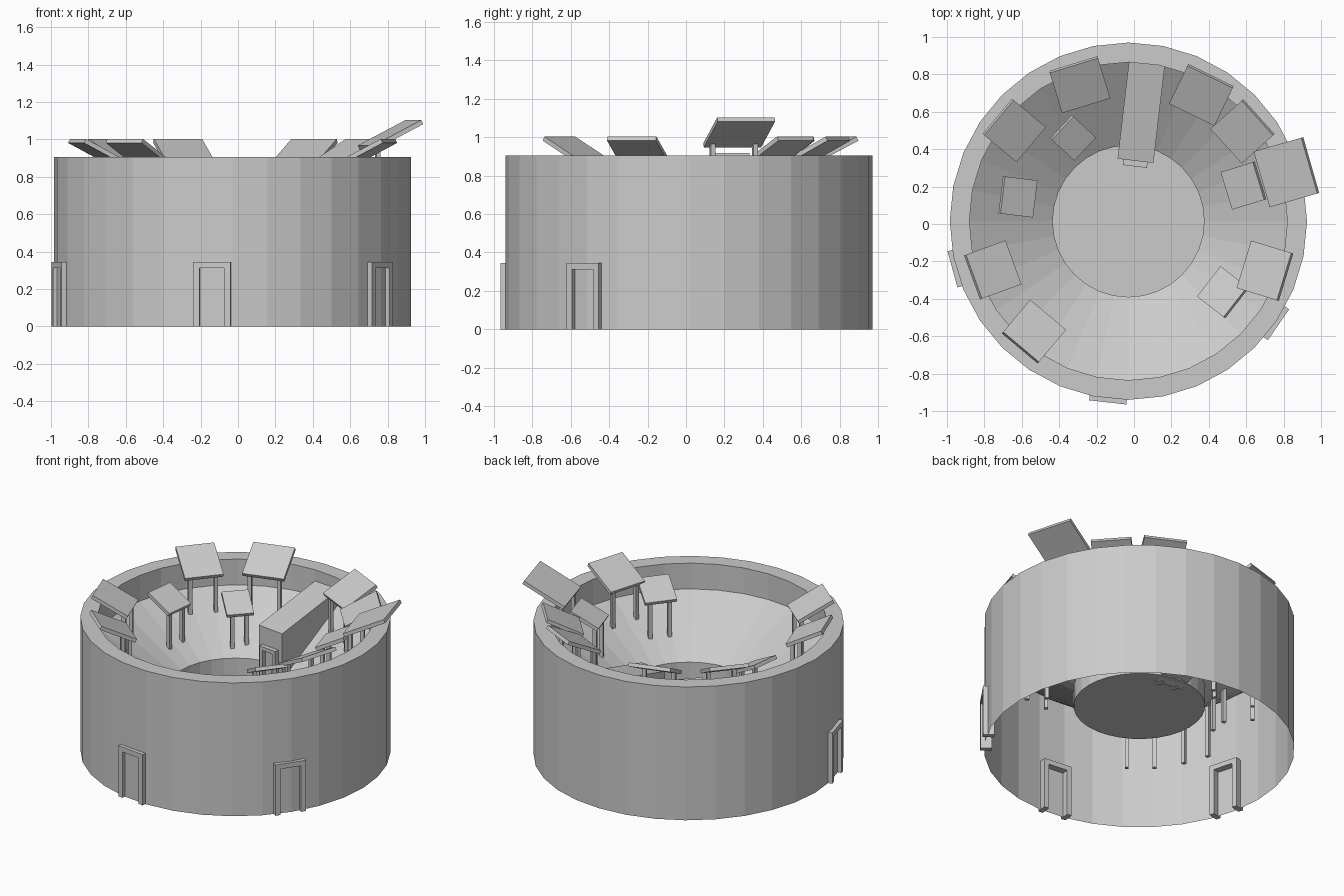
import bpy, bmesh
from math import sin, cos, tan, pi, radians
from mathutils import Matrix, Vector

if "Cube" in bpy.data.objects:
    bpy.data.objects.remove(bpy.data.objects["Cube"])

CX, CY = -0.03, 0.015   # axis of the round stand
SEG = 32


def make_object(name, bm):
    mesh = bpy.data.meshes.new(name)
    bm.to_mesh(mesh)
    bm.free()
    ob = bpy.data.objects.new(name, mesh)
    bpy.context.collection.objects.link(ob)
    return ob


def add_box(bm, size, mat):
    bmesh.ops.create_cube(bm, size=1, matrix=mat @ Matrix.Diagonal((*size, 1)))


def frame_at(x, y, z, ang):
    # local x points outward along the angle, local y runs sideways
    return Matrix.Translation((x, y, z)) @ Matrix.Rotation(radians(ang), 4, 'Z')


# round shell: outer wall, rim, inner wall, sloped stand, sunken pit
profile = [(0.955, 0), (0.955, 0.905), (0.85, 0.905), (0.85, 0.73),
           (0.405, 0.44), (0.405, 0.31)]
bm = bmesh.new()
rings = [[bm.verts.new((CX + r * cos(2 * pi * i / SEG), CY + r * sin(2 * pi * i / SEG), z))
          for i in range(SEG)] for r, z in profile]
for a, b in zip(rings, rings[1:]):
    for i in range(SEG):
        j = (i + 1) % SEG
        bm.faces.new((a[i], a[j], b[j], b[i]))
bm.faces.new(rings[-1])
make_object("arena_shell", bm)


def canopy(name, x, y, ang, width, depth, z_mid, z_foot):
    # tilted roof slab rising outward, on two posts at its inner edge
    tilt = radians(27)
    base = frame_at(x, y, 0, ang)
    bm = bmesh.new()
    slab = base @ Matrix.Translation((0, 0, z_mid)) @ Matrix.Rotation(-tilt, 4, 'Y')
    add_box(bm, (depth / cos(tilt), width, 0.024), slab)
    px = -depth / 2 + 0.03
    top = z_mid + px * tan(tilt)
    for s in (-1, 1):
        add_box(bm, (0.024, 0.024, top - z_foot),
                base @ Matrix.Translation((px, s * (width / 2 - 0.04), (top + z_foot) / 2)))
    make_object(name, bm)


# upper canopies around the rim
upper = [(-.29, .745, 107, .27, .225), (-.64, .50, 140, .245, .225),
         (-.755, -.245, 200, .25, .225), (-.535, -.575, 230, .25, .225),
         (.70, -.25, -17, .265, .225), (.58, .495, 42, .25, .225),
         (.36, .69, 64, .27, .225)]
for i, c in enumerate(upper):
    canopy(f"upper_canopy_{i + 1}", *c, 0.935, 0.27)
canopy("large_canopy", .815, .277, 16, .31, .265, 1.025, 0.33)

# lower canopies on the slope
lower = [(-.325, .46, 137, .17, .165, .75), (-.62, .145, 173, .20, .175, .82),
         (.475, -.365, -38, .205, .18, .84), (.585, .205, 17, .21, .18, .86)]
for i, c in enumerate(lower):
    canopy(f"lower_canopy_{i + 1}", *c, 0.31)


def door(name, r, ang, width, height, z0, bar, depth):
    # two jambs and a lintel
    a = radians(ang)
    base = frame_at(CX + r * cos(a), CY + r * sin(a), z0, ang)
    bm = bmesh.new()
    for s in (-1, 1):
        add_box(bm, (depth, bar, height - bar),
                base @ Matrix.Translation((0, s * (width - bar) / 2, (height - bar) / 2)))
    add_box(bm, (depth, width, bar), base @ Matrix.Translation((0, 0, height - bar / 2)))
    make_object(name, bm)


# outer doorways through the wall
for n, ang in (("front", 263.5), ("left", 195.3), ("right", -34.6)):
    door(f"{n}_doorway", 0.94, ang, 0.20, 0.345, 0, 0.033, 0.07)

# entrance tunnel with sloping roof running into the pit, and its doorway
ANG = 83.3
bm = bmesh.new()
m = frame_at(CX, CY, 0, ANG)
add_box(bm, (1, 1, 1), Matrix())
for v in bm.verts:
    outer, up = v.co.x > 0, v.co.z > 0
    z = (0.83 if up else 0.42) if outer else (0.71 if up else 0.30)
    v.co = m @ Vector((0.85 if outer else 0.325, v.co.y * 0.193, z))
make_object("entrance_tunnel", bm)
door("tunnel_doorway", 0.32, ANG, 0.13, 0.29, 0.30, 0.025, 0.05)
